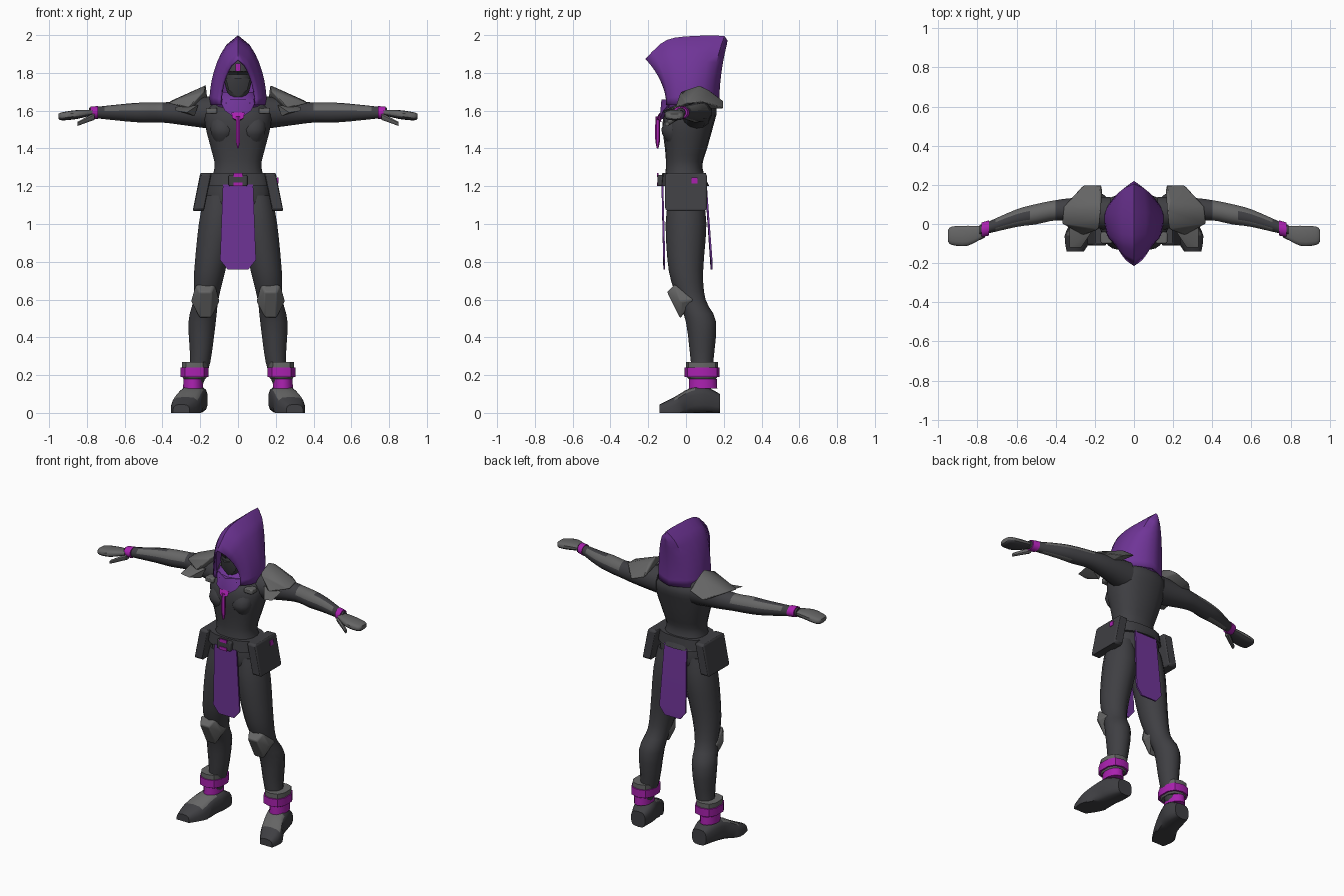
import bpy
import bmesh
from math import cos, sin, pi, radians, copysign
from mathutils import Vector

default_cube = bpy.data.objects.get("Cube")
if default_cube:
    bpy.data.objects.remove(default_cube, do_unlink=True)


def make_material(name, red, green, blue):
    material = bpy.data.materials.new(name)
    material.use_nodes = True
    colour = (red, green, blue, 1)
    material.diffuse_color = colour
    shader = material.node_tree.nodes["Principled BSDF"]
    shader.inputs["Base Color"].default_value = colour
    shader.inputs["Roughness"].default_value = .8
    return material


charcoal = make_material("charcoal cloth", .05, .05, .056)
armour = make_material("grey armour", .13, .13, .13)
purple = make_material("purple cloth", .16, .035, .31)
magenta = make_material("magenta trim", .4, .015, .43)
shadow = make_material("black visor", .01, .01, .01)

parts = []


def finish(name, bm, material, accent=None, rule=None):
    """Turn a bmesh into an object; faces chosen by the rule take the accent."""
    bmesh.ops.recalc_face_normals(bm, faces=bm.faces)
    bm.normal_update()
    mesh = bpy.data.meshes.new(name)
    mesh.materials.append(material)
    if rule:
        mesh.materials.append(accent)
        for face in bm.faces:
            face.material_index = int(rule(face.calc_center_median(), face.normal))
    bm.to_mesh(mesh)
    bm.free()
    part = bpy.data.objects.new(name, mesh)
    bpy.context.collection.objects.link(part)
    parts.append(part)
    return part


def smooth_path(rings, steps=3):
    """Pass a soft curve through the given rings."""
    rings = [Vector(ring) for ring in rings]
    padded = [rings[0]] + rings + [rings[-1]]
    path = []
    for before, start, end, after in zip(padded, padded[1:], padded[2:], padded[3:]):
        for step in range(steps):
            t = step / steps
            pull_start, pull_end = (end - before) / 2, (after - start) / 2
            blend = t * t * (3 - 2 * t)
            path.append(start.lerp(end, blend) + pull_start * t * (1 - t) ** 2
                        - pull_end * t * t * (1 - t))
    return path + [rings[-1]]


def loft(name, at, rings, material, axis="z", flat=1, sides=14, power=1, mirror=1,
         accent=None, rule=None):
    """Skin rings of x, y, z and radius; flat scales the second radius."""
    bm = bmesh.new()
    loops = []
    for ring in smooth_path(rings):
        centre, radius = Vector(at) + ring.xyz, ring.w
        loop = []
        for i in range(sides):
            angle = 2 * pi * (i + .5) / sides
            u = radius * copysign(abs(cos(angle)) ** power, cos(angle))
            v = radius * copysign(abs(sin(angle)) ** power, sin(angle)) * flat
            offset = {"x": (0, u, v), "y": (u, 0, v), "z": (u, v, 0)}[axis]
            x, y, z = centre + Vector(offset)
            loop.append(bm.verts.new((x * mirror, y, max(z, 0))))
        loops.append(loop)
    for lower, upper in zip(loops, loops[1:]):
        for i in range(sides):
            j = (i + 1) % sides
            bm.faces.new((lower[i], lower[j], upper[j], upper[i]))
    bm.faces.new(loops[0])
    bm.faces.new(loops[-1])
    return finish(name, bm, material, accent, rule)


def hull(name, at, points, material, mirror=1, symmetric=False, bevel=0):
    """Wrap a faceted solid around a few corner points."""
    bm = bmesh.new()
    for point in points:
        x, y, z = Vector(at) + Vector(point)
        bm.verts.new((x * mirror, y, z))
        if symmetric and x:
            bm.verts.new((-x * mirror, y, z))
    result = bmesh.ops.convex_hull(bm, input=bm.verts)
    inside = [v for v in result["geom_interior"] if isinstance(v, bmesh.types.BMVert)]
    bmesh.ops.delete(bm, geom=inside, context="VERTS")
    part = finish(name, bm, material)
    if bevel:
        modifier = part.modifiers.new("soft edges", "BEVEL")
        modifier.width = bevel
        modifier.segments = 2
    return part


def block(name, at, half, material, lean=0, mirror=1, bevel=0):
    """Box given by centre and half sizes, its top leaning towards the middle."""
    signs = (-1, 1)
    corners = [(a * half[0] - c * lean, b * half[1], c * half[2])
               for a in signs for b in signs for c in signs]
    return hull(name, at, corners, material, mirror=mirror, bevel=bevel)


def tabard(name, y, swing):
    """Long hanging cloth with a clipped lower end."""
    outline = ((.08, 0, 0), (.095, swing, -.4), (.055, swing, -.45))
    points = [(x, depth + d, z) for x, depth, z in outline for d in (0, .01)]
    return hull(name, (0, y, 1.21), points, purple, symmetric=True)


# Torso, pelvis and belt
loft("torso", (0, 0, 1.2), [
    (0, 0, 0, .16), (0, -.01, .1, .125), (0, 0, .2, .145), (0, .01, .32, .175),
    (0, .03, .41, .17), (0, .05, .5, .07)], charcoal, flat=.77, sides=18, power=.85)
loft("pelvis", (0, 0, 1.1), [(0, 0, -.08, .08), (0, 0, 0, .17), (0, 0, .1, .17)],
     charcoal, flat=.63)
loft("belt", (0, -.01, 1.2), [(0, 0, 0, .175), (0, 0, .07, .165)],
     charcoal, flat=.7, sides=18, power=.75)
block("buckle", (0, -.13, 1.23), (.05, .02, .03), charcoal, bevel=.008)
for height in (1.21, 1.26):
    block("buckle_trim", (0, -.15, height), (.025, .004, .01), magenta)
tabard("front_tabard", -.13, .01)
tabard("back_tabard", .1, .03)

# Head and face mask
loft("head", (0, -.02, 1.64), [(0, -.01, 0, .03), (0, -.01, .06, .06), (0, 0, .16, .078),
                               (0, .02, .26, .05)], charcoal, flat=1.3)
hull("face_mask", (0, -.1, 1.77), [(0, 0, -.1), (.05, 0, -.06), (.065, .01, 0),
                                   (0, -.04, 0), (0, .05, 0)], charcoal, symmetric=True)
hull("eye_slit", (0, -.13, 1.79), [(x, x / 2 + d, z) for x in (0, .05)
                                   for d in (0, .008) for z in (0, .02)],
     shadow, symmetric=True)
block("brow_mark", (0, -.13, 1.83), (.012, .004, .02), magenta)

# Hood: arches from the front rim to the back, as base y, crown y, crown z and width
arches = [(-.1, -.21, 1.87, .09), (-.07, -.13, 1.95, .125), (-.02, -.06, 1.98, .14),
          (.05, .06, 1.99, .145), (.13, .2, 1.99, .1), (.17, .21, 1.95, 0)]
bm = bmesh.new()
climb = [step / 8 for step in range(9)]
for side in (1, -1):
    grid = []
    for base, crown, top, width in smooth_path(arches, 2):
        grid.append([bm.verts.new((side * width * (1 - t * t) ** .65,
                                   base + (crown - base) * t * t,
                                   1.63 + (top - 1.63) * t)) for t in climb])
    for front, back in zip(grid, grid[1:]):
        for i in range(len(front) - 1):
            bm.faces.new((front[i], front[i + 1], back[i + 1], back[i]))
bmesh.ops.remove_doubles(bm, verts=bm.verts, dist=.001)
hood = finish("hood", bm, purple)
thickness = hood.modifiers.new("cloth thickness", "SOLIDIFY")
thickness.thickness = .012
thickness.offset = 0

# Scarf under the chin and its pendant
loft("scarf", (0, .02, 1.64), [(0, -.01, -.06, .1), (0, 0, 0, .14), (0, .01, .06, .09)],
     purple)
hull("scarf_front", (0, -.1, 1.6), [(.1, .03, .06), (.07, -.02, 0), (0, -.04, -.05),
                                    (0, -.03, .06), (0, .1, 0)], purple, symmetric=True)
hull("pendant_clasp", (0, -.15, 1.56), [(.035, .01, .03), (.03, 0, 0), (0, -.01, -.01),
                                        (0, .02, -.02)], magenta, symmetric=True)
loft("pendant_cord", (0, -.15, 1.4), [(0, 0, 0, .004), (0, 0, .05, .013), (0, 0, .17, .012)],
     magenta, sides=6)


def arm_plates(centre, normal):
    """Elbow guard on top, strips along the forearm."""
    reach = abs(centre.x)
    if reach < .53:
        return reach > .4 and normal.z > .3
    return reach < .7 and (normal.z < -.8 or .4 < normal.z < .8)


for label, side in (("left_", 1), ("right_", -1)):
    # Bust, arm, wrist band and hand
    loft(label + "bust", (.08, -.06, 1.5), [(0, 0, -.07, .04), (0, -.01, 0, .068),
                                            (.01, .02, .09, .045)],
         charcoal, flat=.9, mirror=side)
    loft(label + "arm", (0, 0, 1.59), [
        (.12, .05, 0, .09), (.3, .07, 0, .065), (.4, .07, 0, .053), (.5, .05, 0, .053),
        (.6, .03, 0, .046), (.75, -.02, 0, .03), (.79, -.03, 0, .025)],
        charcoal, axis="x", mirror=side, accent=armour, rule=arm_plates)
    loft(label + "wrist_band", (.76, -.02, 1.59), [(-.02, 0, 0, .04), (.02, -.01, 0, .038)],
         magenta, axis="x", flat=.85, mirror=side)
    loft(label + "hand", (.85, -.06, 1.58), [(-.08, .02, .01, .03), (0, 0, 0, .052),
                                             (.08, 0, -.01, .048), (.1, 0, -.01, .03)],
         charcoal, axis="x", flat=.45, power=.7, mirror=side, accent=armour,
         rule=lambda centre, normal: normal.z > -.3)
    loft(label + "thumb", (.8, -.08, 1.55), [(-.04, .03, .02, .02), (.05, -.02, -.02, .012)],
         armour, axis="x", sides=8, mirror=side)

    # Shoulder armour
    hull(label + "shoulder_pad", (.26, .07, 1.65), [
        (-.09, 0, .085), (-.08, -.1, .05), (-.1, .13, 0), (0, .13, -.04), (.1, .02, 0),
        (.11, -.07, -.01), (0, -.13, -.04), (-.08, .05, .06)],
        armour, mirror=side, bevel=.008)
    hull(label + "shoulder_tip", (.28, -.08, 1.6), [
        (-.07, .05, .03), (.05, .06, .02), (.05, -.04, 0), (-.01, -.04, -.01),
        (-.05, .03, -.03)], armour, mirror=side)
    block(label + "collar_plate", (.14, -.07, 1.6), (.03, .03, .015), armour,
          mirror=side, bevel=.008)

    # Hip pouch hanging outward from the belt
    block(label + "hip_pouch", (.19, 0, 1.17), (.03, .11, .1), charcoal, lean=.02,
          mirror=side, bevel=.012)

    # Leg and knee guard
    loft(label + "leg", (0, 0, 0), [
        (.1, 0, 1.15, .08), (.11, 0, 1, .1), (.15, 0, .75, .084), (.17, .03, .6, .068),
        (.19, .08, .48, .074), (.2, .085, .27, .055), (.23, .09, .15, .045)],
        charcoal, flat=1.08, mirror=side)
    knee = [(x, y, z) for width, y, z in ((.05, .04, .08), (.03, 0, .04), (.075, .07, -.01),
                                          (.07, .14, 0), (.03, .07, -.1))
            for x in (-width, width)]
    hull(label + "knee_guard", (.173, -.1, .6), knee, armour, mirror=side, bevel=.008)

    # Boot with its cuff and bands
    loft(label + "boot_cuff", (.23, .085, .2), [(0, 0, -.02, .06), (0, 0, 0, .07),
                                                (0, 0, .07, .07)],
         armour, flat=1.2, sides=10, power=.8, mirror=side)
    loft(label + "cuff_band", (.23, .085, .19), [(0, 0, 0, .077), (0, 0, .05, .077)],
         magenta, flat=1.2, sides=10, power=.8, mirror=side)
    loft(label + "ankle_band", (.238, .09, .13), [(0, 0, 0, .054), (0, 0, .05, .052)],
         magenta, flat=1.4, mirror=side)
    loft(label + "boot", (.25, .02, 0), [
        (-.03, .16, .05, .05), (-.02, .08, .07, .07), (0, 0, .06, .07),
        (.03, -.08, .01, .075), (.05, -.16, 0, .045)],
        charcoal, axis="y", power=.6, mirror=side, accent=armour,
        rule=lambda centre, normal: normal.z > .5 and abs(centre.y) < .06)

# Button on the left pouch
block("pouch_button", (.21, .045, 1.23), (.004, .015, .015), magenta)

# Smooth shading that keeps hard edges
bpy.ops.object.select_all(action="DESELECT")
for part in parts:
    part.select_set(True)
bpy.context.view_layer.objects.active = parts[0]
bpy.ops.object.shade_smooth_by_angle(angle=radians(40))
